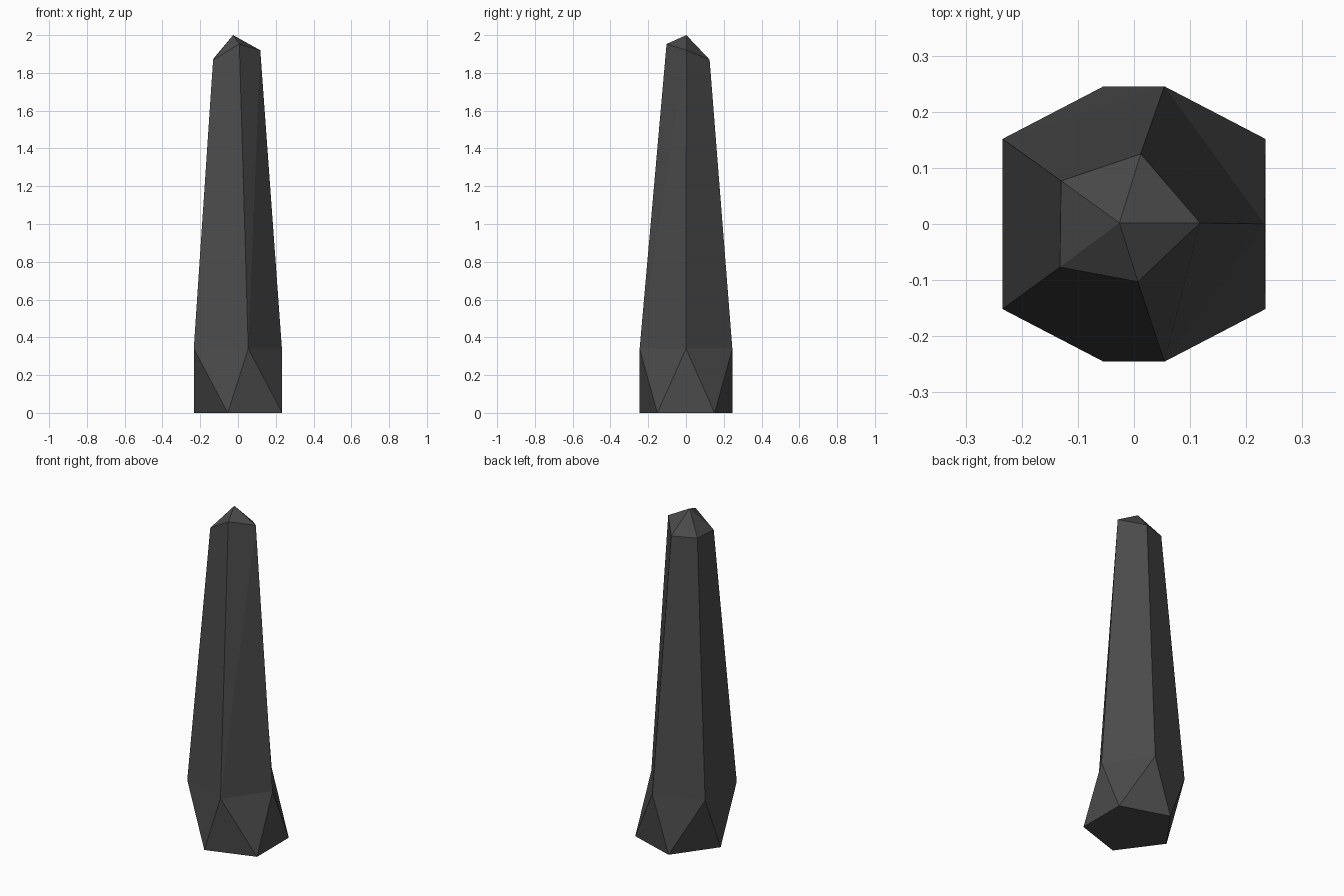
import bpy, bmesh
from math import cos, sin, pi

if "Cube" in bpy.data.objects:
    bpy.data.objects.remove(bpy.data.objects["Cube"])

bm = bmesh.new()
R, SHIFT = 0.258, 0.0255


def pentagon(cx, z, phase):
    return [bm.verts.new((cx + R * cos(phase + i * 2 * pi / 5),
                          R * sin(phase + i * 2 * pi / 5), z)) for i in range(5)]


# base pentagon, and a shoulder pentagon turned half a step
base = pentagon(SHIFT, 0, pi / 5)
shoulder = pentagon(-SHIFT, 0.34, 0)
# irregular crown ring and tip of the crystal
crown = [bm.verts.new(p) for p in [(0.118, 0.002, 1.92), (0.012, 0.125, 1.87),
                                   (-0.13, 0.077, 1.875), (-0.132, -0.077, 1.868),
                                   (0.007, -0.103, 1.953)]]
tip = bm.verts.new((-0.026, 0.002, 2.0))

bm.faces.new(base[::-1])
for i in range(5):
    j = (i + 1) % 5
    # zigzag foot facets
    bm.faces.new((shoulder[i], base[i], shoulder[j]))
    bm.faces.new((base[i], base[j], shoulder[j]))
    # long shaft facets
    if i == 4:
        bm.faces.new((shoulder[i], shoulder[j], crown[j]))
        bm.faces.new((shoulder[i], crown[j], crown[i]))
    else:
        bm.faces.new((shoulder[i], shoulder[j], crown[j], crown[i]))
    # cap facets
    bm.faces.new((crown[i], crown[j], tip))

bmesh.ops.recalc_face_normals(bm, faces=bm.faces[:])
mesh = bpy.data.meshes.new("crystal_pillar")
bm.to_mesh(mesh)
bm.free()
obj = bpy.data.objects.new("crystal_pillar", mesh)
bpy.context.collection.objects.link(obj)

# dark stone
mat = bpy.data.materials.new("dark_stone")
mat.diffuse_color = (0.07, 0.07, 0.07, 1)
mat.use_nodes = True
mat.node_tree.nodes["Principled BSDF"].inputs["Base Color"].default_value = mat.diffuse_color
mesh.materials.append(mat)
